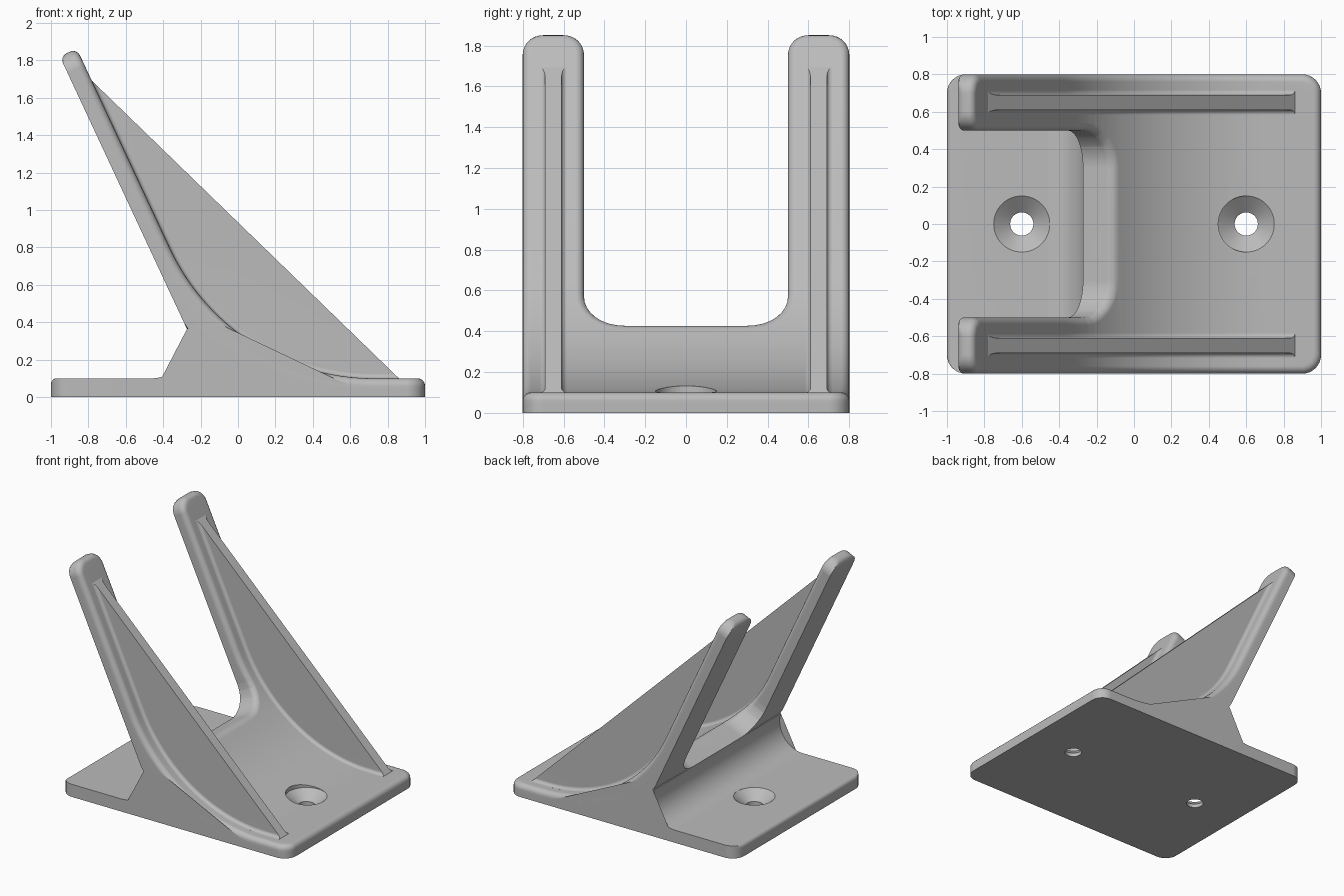
import bpy, bmesh
from math import sin, cos, radians, pi
from mathutils import Vector

cube = bpy.data.objects.get("Cube")
if cube:
    bpy.data.objects.remove(cube, do_unlink=True)

grey = bpy.data.materials.new("matte grey")
grey.use_nodes = True
grey.diffuse_color = (0.5, 0.5, 0.5, 1)
grey.node_tree.nodes["Principled BSDF"].inputs["Base Color"].default_value = (0.5, 0.5, 0.5, 1)

# Main dimensions: s is the distance along the front surface, from toe to arm tip
LEAN = radians(65)
R = 1.2
TOE = 0.275
ARM = TOE + R * LEAN
TIP = 2.818
FLOOR = 1.2
FLOOR_ANGLE = (FLOOR - TOE) / R
ROUND = 0.04
THICK = 0.1


def surface(s):
    """Point (x, z) on the front surface and its slope angle."""
    a = min(max((s - TOE) / R, 0), LEAN)
    x = 1 - TOE - R * sin(a)
    z = THICK + R - R * cos(a)
    rest = s - TOE if s < TOE else max(s - ARM, 0)
    return x - rest * cos(a), z + rest * sin(a), a


def bend(s, y, w):
    """Wrap a flat plate point onto the surface; w near 1 counts from the back."""
    x, z, a = surface(s)
    k = min(1, a / FLOOR_ANGLE)
    thick = THICK + R * (1 - cos(LEAN - max(a, FLOOR_ANGLE))) * k * k
    h = w if w < 0.5 else thick - (1 - w)
    return Vector((x - h * sin(LEAN * k), y, z - h * cos(LEAN * k)))


def arcs(items, n=8):
    pts = []
    for cx, cy, r, a0, a1 in items:
        for i in range(n + 1):
            t = radians(a0 + (a1 - a0) * i / n)
            pts.append((cx + r * cos(t), cy + r * sin(t)))
    return pts


def loft(bm, rings):
    """Join closed rings into a capped solid."""
    rows = [[bm.verts.new(p) for p in ring] for ring in rings]
    n = len(rows[0])
    for a, b in zip(rows, rows[1:]):
        for i in range(n):
            j = (i + 1) % n
            bm.faces.new((a[i], a[j], b[j], b[i]))
    bm.faces.new(rows[0])
    bm.faces.new(rows[-1])


def triangulate(bm):
    bmesh.ops.triangulate(bm, faces=[f for f in bm.faces if len(f.verts) > 4])


def finish(bm, name, smooth=True, cutter=None):
    triangulate(bm)
    bmesh.ops.remove_doubles(bm, verts=bm.verts[:], dist=1e-5)
    bmesh.ops.recalc_face_normals(bm, faces=bm.faces[:])
    for f in bm.faces:
        f.smooth = smooth
    for e in bm.edges:
        e.smooth = e.calc_face_angle(0) < radians(30)
    mesh = bpy.data.meshes.new(name)
    bm.to_mesh(mesh)
    bm.free()
    mesh.materials.append(grey)
    ob = bpy.data.objects.new(name, mesh)
    bpy.context.scene.collection.objects.link(ob)
    if cutter:
        cut = ob.modifiers.new("holes", 'BOOLEAN')
        cut.operation = 'DIFFERENCE'
        cut.solver = 'EXACT'
        cut.object = cutter
    if smooth:
        wn = ob.modifiers.new("normals", 'WEIGHTED_NORMAL')
        wn.keep_sharp = True
    return ob


def quarter(r, n=5):
    """(inset, depth) steps of a rounded edge, from the flat face outwards."""
    return [(r * (1 - sin(pi / 2 * i / n)), r * (1 - cos(pi / 2 * i / n))) for i in range(n + 1)]


# Countersunk screw hole cutter
bm = bmesh.new()
for x in (-0.6, 0.6):
    loft(bm, [[(x + px, py, z) for px, py in arcs([(0, 0, r, 0, 354.375)], 63)]
              for r, z in ((0.062, -0.1), (0.062, 0.03), (0.15, 0.1), (0.15, 0.4))])
holes = finish(bm, "screw_hole_cutter", smooth=False)
holes.hide_render = True
holes.hide_viewport = True


# Front plate with two arms: flat rounded outline, wrapped onto the surface
def outline(inset):
    q, slot = 0.1 - inset, 0.2 + inset
    top, low = TIP - 0.1, FLOOR + 0.2
    return arcs([(0.1, -0.7, q, 180, 270), (top, -0.7, q, 270, 360),
                 (top, -0.6, q, 0, 90), (low, -0.3, slot, 270, 180),
                 (low, 0.3, slot, 180, 90), (top, 0.6, q, 270, 360),
                 (top, 0.7, q, 0, 90), (0.1, 0.7, q, 90, 180)])


bm = bmesh.new()
rings = [[(s, y, w) for s, y in outline(i)] for i, w in quarter(ROUND)]
rings += [[(min(s, TIP - i), y, 1 - w) for s, y in outline(0)] for i, w in reversed(quarter(ROUND))]
loft(bm, rings)
STEPS = 24
for i in range(STEPS + 1):
    bmesh.ops.bisect_plane(bm, geom=bm.verts[:] + bm.edges[:] + bm.faces[:], dist=1e-5,
                           plane_co=(TOE + R * LEAN * i / STEPS, 0, 0), plane_no=(1, 0, 0))
triangulate(bm)
for v in bm.verts:
    v.co = bend(*v.co)
finish(bm, "curved_plate_with_arms", cutter=holes)

# Solid core behind the curve, with the rear fillet
bm = bmesh.new()
core = [(1 - TOE, 0)]
for i in range(21):
    p = bend(TOE + (FLOOR - TOE) * i / 20, 0, 0.05)
    core.append((p.x, p.z))
back = bend(FLOOR, 0, 1)
core.append((back.x, back.z))
core += arcs([(-0.462, 0.3, 0.2, 18, -90)], 16)
core.append((-0.462, 0))
loft(bm, [[(x, y, z) for x, z in core] for y in (-0.8, 0.8)])
finish(bm, "core_with_rear_fillet", cutter=holes)

# Rear half of the base
bm = bmesh.new()
base = arcs([(-0.9, 0.7, 0.1, 90, 180), (-0.9, -0.7, 0.1, 180, 270)])
base += [(-0.3, -0.8), (-0.3, 0.8)]
rings = [[(max(x, -1 + i), y, THICK - w) for x, y in base] for i, w in quarter(0.03)]
rings.append([(x, y, 0) for x, y in base])
loft(bm, rings)
finish(bm, "rear_base", cutter=holes)

# Stiffening ribs: swept filleted section trimmed along a straight slope
HALF, FILLET = 0.04, 0.025
side = [(HALF + FILLET, -0.03)]
for i in range(6):
    t = pi / 2 * i / 5
    side.append((HALF + FILLET * (1 - sin(t)), FILLET * (1 - cos(t))))
side.append((HALF, 0.5))
section = side + [(-y, h) for y, h in reversed(side)]
for name, yc in (("front_rib", -0.65), ("rear_rib", 0.65)):
    bm = bmesh.new()
    rings = []
    for i in range(61):
        x, z, a = surface(0.05 + 2.71 * i / 60)
        rings.append([(x + h * sin(a), yc + y, z + h * cos(a)) for y, h in section])
    loft(bm, rings)
    bmesh.ops.bisect_plane(bm, geom=bm.verts[:] + bm.edges[:] + bm.faces[:], dist=1e-5,
                           plane_co=(-0.79, 0, 1.7), plane_no=(0.696, 0, 0.718), clear_outer=True)
    bmesh.ops.holes_fill(bm, edges=[e for e in bm.edges if e.is_boundary], sides=0)
    finish(bm, name)
